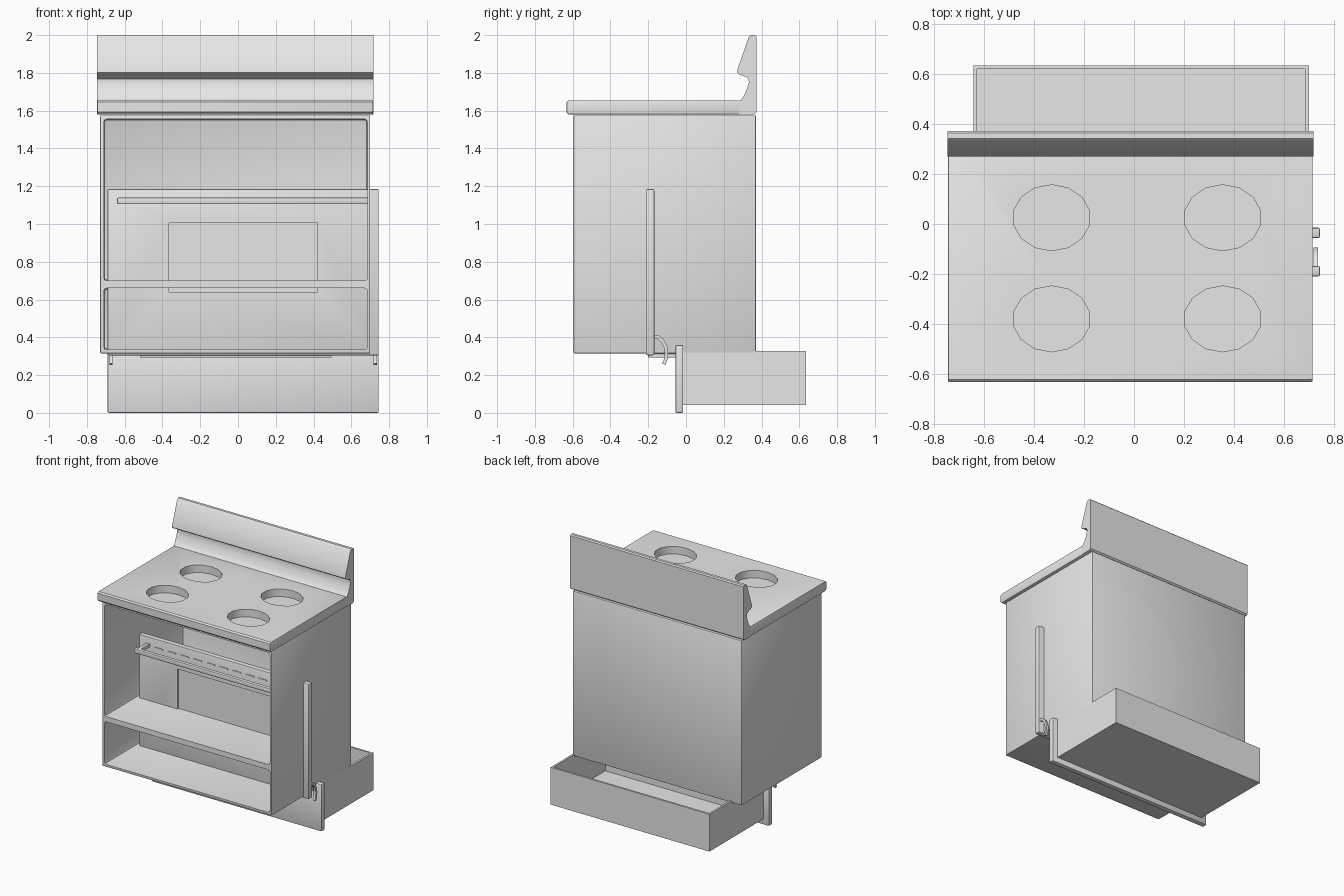
import bpy, bmesh, math
from mathutils import Matrix

old = bpy.data.objects.get("Cube")
if old:
    bpy.data.objects.remove(old, do_unlink=True)

grey = bpy.data.materials.new("plain_grey")
grey.use_nodes = True
grey.diffuse_color = (0.8, 0.8, 0.8, 1)
grey.node_tree.nodes["Principled BSDF"].inputs["Base Color"].default_value = (0.8, 0.8, 0.8, 1)

MID = 0.0275  # centre of the door and drawer


def finish(name, bm, bevel=0, segments=2):
    bmesh.ops.recalc_face_normals(bm, faces=bm.faces)
    if bevel:
        edges = [e for e in bm.edges if e.calc_face_angle(0) > 0.9]
        bmesh.ops.bevel(bm, geom=edges, offset=bevel, segments=segments,
                        profile=0.5, affect='EDGES', clamp_overlap=True)
    mesh = bpy.data.meshes.new(name)
    bm.to_mesh(mesh)
    bm.free()
    mesh.materials.append(grey)
    obj = bpy.data.objects.new(name, mesh)
    bpy.context.collection.objects.link(obj)
    return obj


def box(name, x, y, z, bevel=0):
    bm = bmesh.new()
    bmesh.ops.create_cube(bm, size=1)
    for v in bm.verts:
        for i, (lo, hi) in enumerate((x, y, z)):
            v.co[i] = lo if v.co[i] < 0 else hi
    return finish(name, bm, bevel)


def extrude_x(name, points, x0, x1, bevel=0):
    """Extrude a (y, z) outline from x0 to x1."""
    bm = bmesh.new()
    face = bm.faces.new([bm.verts.new((x0, y, z)) for y, z in points])
    new = bmesh.ops.extrude_face_region(bm, geom=[face])["geom"]
    bmesh.ops.translate(bm, vec=(x1 - x0, 0, 0),
                        verts=[g for g in new if isinstance(g, bmesh.types.BMVert)])
    return finish(name, bm, bevel)


def select(obj):
    bpy.ops.object.select_all(action='DESELECT')
    obj.select_set(True)
    bpy.context.view_layer.objects.active = obj


def cut(obj, cutter):
    cutter.hide_render = True
    mod = obj.modifiers.new("cut", 'BOOLEAN')
    mod.operation = 'DIFFERENCE'
    mod.solver = 'EXACT'
    mod.object = cutter
    select(obj)
    bpy.ops.object.modifier_apply(modifier=mod.name)
    bpy.data.objects.remove(cutter, do_unlink=True)


# Cabinet with an oven cavity and a drawer bay
body = box("oven_body", (-0.73, 0.70), (-0.595, 0.37), (0.315, 1.575), 0.006)
for z in ((0.70, 1.555), (0.335, 0.66)):
    cut(body, box("cavity_cutter", (-0.71, 0.685), (-0.7, 0.35), z, 0.015))

# Cooktop slab and the splash panel behind it
slab = extrude_x("cooktop", [(-0.62, 1.58), (-0.632, 1.592), (-0.632, 1.645), (-0.622, 1.655),
                             (0.36, 1.655), (0.36, 1.58)], -0.745, 0.715, 0.004)
for x in (-0.33, 0.355):
    for y in (-0.38, 0.025):
        bm = bmesh.new()
        bmesh.ops.create_cone(bm, cap_ends=True, segments=14, radius1=1, radius2=1, depth=0.2)
        bm.transform(Matrix.Translation((x, y, 1.697)) @ Matrix.Diagonal((0.155, 0.132, 1, 1)))
        cut(slab, finish("burner_cutter", bm))
extrude_x("splash_panel", [(0.28, 1.65), (0.292, 1.657), (0.31, 1.685), (0.324, 1.72),
                           (0.333, 1.75), (0.331, 1.767), (0.318, 1.778), (0.28, 1.793),
                           (0.27, 1.802), (0.273, 1.82), (0.332, 1.99), (0.343, 2.0),
                           (0.364, 2.0), (0.372, 1.992), (0.372, 1.59), (0.36, 1.58),
                           (0.28, 1.58)], -0.747, 0.718)

# Oven door with a recessed window
door = box("oven_door", (-0.69, 0.745), (-0.21, -0.168), (0.305, 1.185), 0.007)
cut(door, box("window_cutter", (-0.365, 0.42), (-0.3, -0.198), (0.64, 1.005)))

# Door handle on two posts
box("door_handle", (-0.64, 0.695), (-0.345, -0.315), (1.105, 1.14), 0.007)
for side in (-1, 1):
    x = MID + side * 0.64
    box("handle_post", (x - 0.014, x + 0.014), (-0.33, -0.205), (1.108, 1.137), 0.004)

# Row of small vents along the door
for i in range(11):
    x = MID + (i - 5) * 0.11
    box("door_vent", (x - 0.035, x + 0.035), (-0.214, -0.205), (1.115, 1.123))

# Curved hinge arms
centre = [(-0.175, 0.406), (-0.15, 0.402), (-0.125, 0.383), (-0.108, 0.35),
          (-0.103, 0.315), (-0.107, 0.285), (-0.118, 0.258)]
outer, inner = [], []
for i, (y, z) in enumerate(centre):
    a, b = centre[max(i - 1, 0)], centre[min(i + 1, len(centre) - 1)]
    dy, dz = b[0] - a[0], b[1] - a[1]
    length = math.hypot(dy, dz)
    ny, nz = -dz / length * 0.009, dy / length * 0.009
    outer.append((y + ny, z + nz))
    inner.append((y - ny, z - nz))
for side in (-1, 1):
    x = MID + side * 0.7
    extrude_x("hinge_arm", outer + inner[::-1], x - 0.009, x + 0.009)

# Drawer: front panel, pull lip and open tray
box("drawer_front", (-0.69, 0.745), (-0.056, -0.015), (0.0, 0.36), 0.007)
box("drawer_pull", (-0.52, 0.495), (-0.2, -0.05), (0.292, 0.314), 0.004)
tray = box("drawer_tray", (-0.643, 0.70), (-0.02, 0.635), (0.043, 0.328))
cut(tray, box("tray_cutter", (-0.628, 0.685), (-0.005, 0.62), (0.06, 0.5)))

# Smooth rounded edges while keeping the corners crisp
for obj in list(bpy.context.scene.objects):
    if obj.type == 'MESH' and grey.name in obj.data.materials:
        select(obj)
        bpy.ops.object.shade_smooth_by_angle(angle=math.radians(31))
select(slab)
